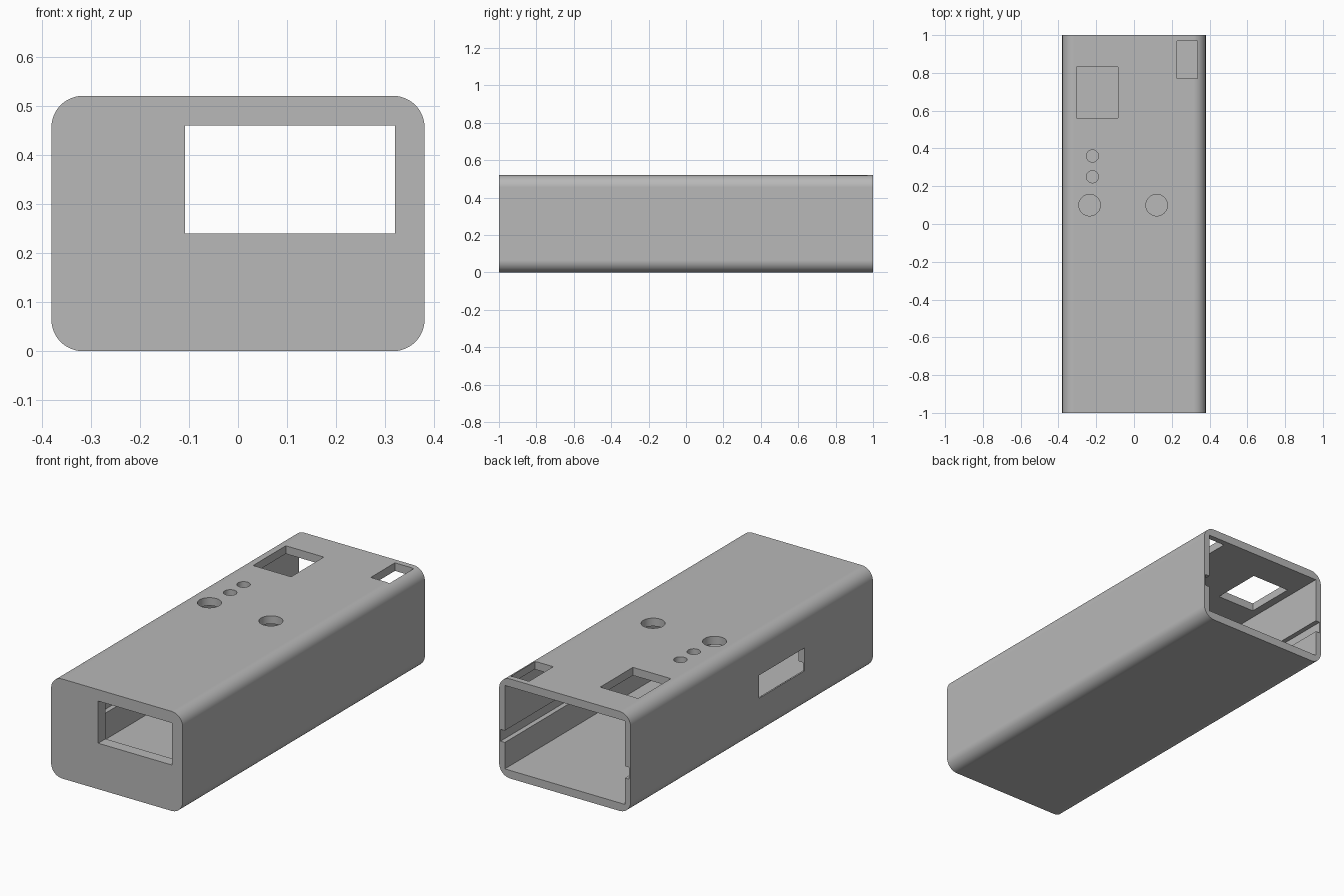
import bpy
import bmesh
from math import cos, sin, pi

if "Cube" in bpy.data.objects:
    bpy.data.objects.remove(bpy.data.objects["Cube"], do_unlink=True)

WIDTH, LENGTH, HEIGHT = 0.76, 2.0, 0.52
RADIUS = 0.064
SIDE, PLATE, FRONT = 0.033, 0.042, 0.06   # wall thicknesses
ARC_STEPS = 12

grey = bpy.data.materials.new("grey plastic")
grey.use_nodes = True
colour = (0.48, 0.48, 0.48, 1)
grey.diffuse_color = colour
grey.node_tree.nodes["Principled BSDF"].inputs["Base Color"].default_value = colour


def make_object(name, bm):
    bmesh.ops.recalc_face_normals(bm, faces=bm.faces[:])
    mesh = bpy.data.meshes.new(name)
    bm.to_mesh(mesh)
    bm.free()
    mesh.materials.append(grey)
    obj = bpy.data.objects.new(name, mesh)
    bpy.context.collection.objects.link(obj)
    return obj


def box(name, x, y, z):
    """Box from (low, high) ranges on each axis."""
    bm = bmesh.new()
    bmesh.ops.create_cube(bm, size=1)
    for v in bm.verts:
        for i, (low, high) in enumerate((x, y, z)):
            v.co[i] = high if v.co[i] > 0 else low
    return make_object(name, bm)


def drill(name, x, y, radius):
    """Upright cylinder through the top plate."""
    bm = bmesh.new()
    bmesh.ops.create_cone(bm, cap_ends=True, segments=48, radius1=radius,
                          radius2=radius, depth=0.2)
    bmesh.ops.translate(bm, verts=bm.verts[:], vec=(x, y, HEIGHT))
    return make_object(name, bm)


# Outer shell: rounded rectangle extruded front to back
bm = bmesh.new()
corners = [(1, 1), (-1, 1), (-1, -1), (1, -1)]
ring = []
for k, (sx, sz) in enumerate(corners):
    cx = sx * (WIDTH / 2 - RADIUS)
    cz = HEIGHT / 2 + sz * (HEIGHT / 2 - RADIUS)
    for i in range(ARC_STEPS + 1):
        a = (k + i / ARC_STEPS) * pi / 2
        ring.append(bm.verts.new((cx + RADIUS * cos(a), -LENGTH / 2,
                                  cz + RADIUS * sin(a))))
end = bm.faces.new(ring)
extruded = bmesh.ops.extrude_face_region(bm, geom=[end], use_keep_orig=True)
moved = [g for g in extruded["geom"] if isinstance(g, bmesh.types.BMVert)]
bmesh.ops.translate(bm, verts=moved, vec=(0, LENGTH, 0))
case = make_object("enclosure_case", bm)

inner = WIDTH / 2 - SIDE
top_cut = (HEIGHT - 0.1, HEIGHT + 0.1)
cutters = [
    # Hollow interior, open at the back
    box("cavity", (-inner, inner), (FRONT - 1, 1.1), (PLATE, HEIGHT - PLATE)),
    # Circuit board slots along both side walls
    box("board_slots", (-0.372, 0.372), (FRONT - 1, 1.2), (0.18, 0.242)),
    # Front and side windows
    box("front_window", (-0.108, 0.32), (-1.1, -0.8), (0.24, 0.46)),
    box("side_window", (-0.5, -0.3), (-0.435, -0.06), (0.2, 0.32)),
    # Rectangular openings in the top
    box("large_top_opening", (-0.305, -0.085), (0.56, 0.83), top_cut),
    box("small_top_opening", (0.228, 0.335), (0.77, 0.97), top_cut),
    # Round openings in the top
    drill("lamp_hole_back", -0.22, 0.36, 0.032),
    drill("lamp_hole_front", -0.22, 0.25, 0.032),
    drill("button_hole_right", -0.235, 0.1, 0.057),
    drill("button_hole_left", 0.12, 0.1, 0.057),
]

for cutter in cutters:
    cutter.hide_render = True
    mod = case.modifiers.new(cutter.name, "BOOLEAN")
    mod.operation = "DIFFERENCE"
    mod.solver = "EXACT"
    mod.object = cutter

# Bake the cuts, then drop the cutters
depsgraph = bpy.context.evaluated_depsgraph_get()
cut_mesh = bpy.data.meshes.new_from_object(case.evaluated_get(depsgraph))
case.modifiers.clear()
case.data = cut_mesh
for cutter in cutters:
    bpy.data.objects.remove(cutter, do_unlink=True)

# Smooth rounded edges, crisp cuts
bpy.ops.object.select_all(action="DESELECT")
case.select_set(True)
bpy.context.view_layer.objects.active = case
bpy.ops.object.shade_smooth_by_angle(angle=pi / 6)
weighted = case.modifiers.new("flat panels", "WEIGHTED_NORMAL")
weighted.keep_sharp = True
